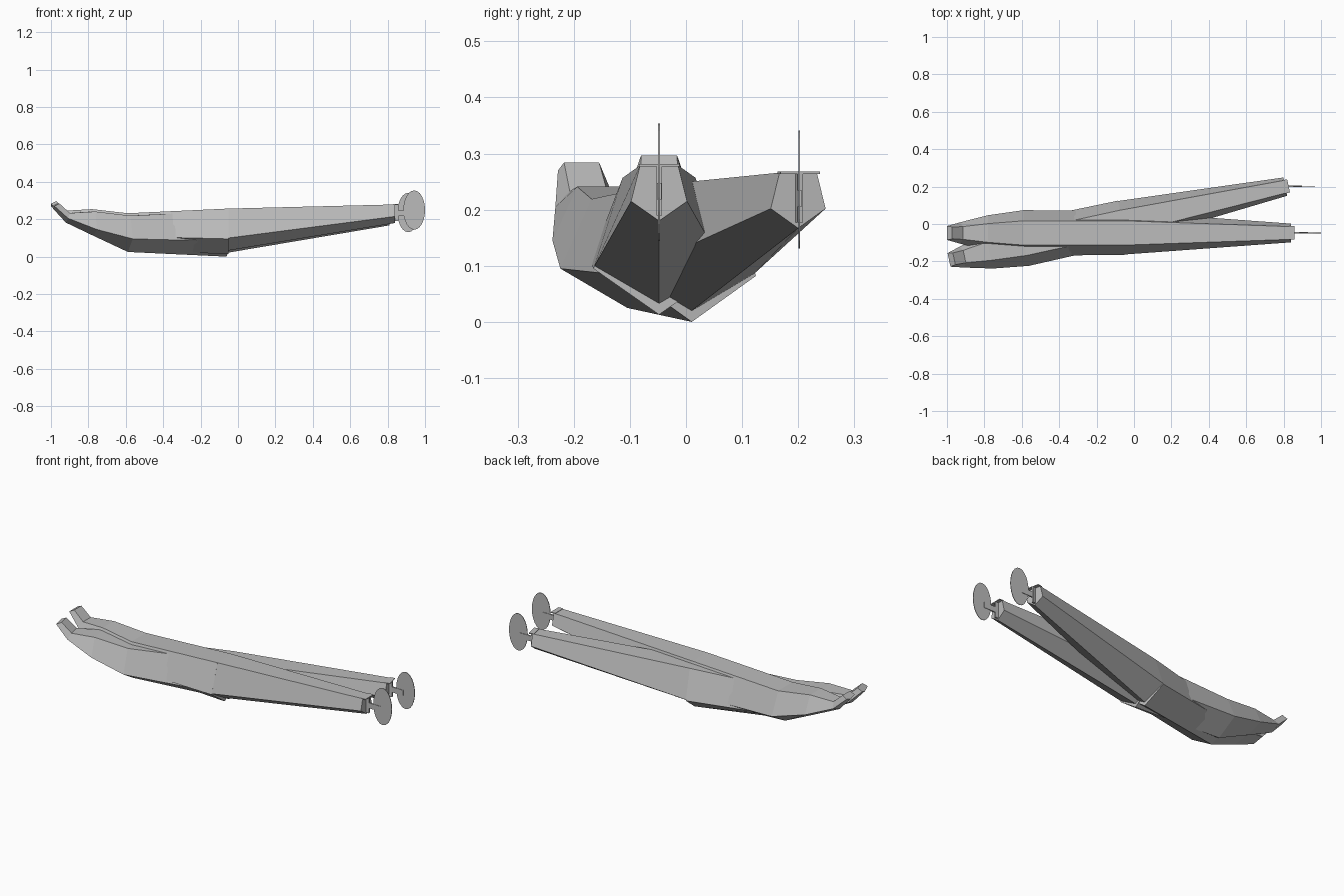
import bpy, bmesh, math
from mathutils import Matrix

if "Cube" in bpy.data.objects:
    bpy.data.objects.remove(bpy.data.objects["Cube"])

grey = bpy.data.materials.new("hull_grey")
grey.diffuse_color = (0.5, 0.5, 0.5, 1)
grey.use_nodes = True
grey.node_tree.nodes["Principled BSDF"].inputs["Base Color"].default_value = grey.diffuse_color


def finish(name, bm, matrix):
    bmesh.ops.recalc_face_normals(bm, faces=bm.faces)
    mesh = bpy.data.meshes.new(name)
    bm.to_mesh(mesh)
    bm.free()
    mesh.materials.append(grey)
    ob = bpy.data.objects.new(name, mesh)
    bpy.context.collection.objects.link(ob)
    ob.matrix_world = matrix
    return ob


def loft(name, sections, matrix):
    """Five-sided hull. Section: deck (x, half width, z), chine (x, half width, z), keel (x, z)."""
    bm = bmesh.new()
    rings = []
    for (dx, d, dz), (cx, c, cz), (kx, kz) in sections:
        pts = [(dx, d, dz), (cx, c, cz), (kx, 0, kz), (cx, -c, cz), (dx, -d, dz)]
        rings.append([bm.verts.new(p) for p in pts])
    for a, b in zip(rings, rings[1:]):
        for i in range(5):
            j = (i + 1) % 5
            bm.faces.new((a[i], a[j], b[j], b[i]))
    bm.faces.new(rings[0])
    bm.faces.new(rings[-1])
    return finish(name, bm, matrix)


def box(name, x, y, z, matrix):
    bm = bmesh.new()
    size = [b - a for a, b in (x, y, z)]
    mid = [(a + b) / 2 for a, b in (x, y, z)]
    bmesh.ops.create_cube(bm, size=1, matrix=Matrix.Translation(mid) @ Matrix.Diagonal((*size, 1)))
    return finish(name, bm, matrix)


def straight(x, d, dz, c, cz, kz):
    return (x, d, dz), (x, c, cz), (x, kz)


FORE = [
    ((-0.972, 0.032, 0.297), (-1.0, 0.037, 0.283), (-1.0, 0.27)),
    ((-0.915, 0.034, 0.246), (-0.93, 0.057, 0.218), (-0.93, 0.195)),
    straight(-0.78, 0.05, 0.254, 0.095, 0.158, 0.125),
    straight(-0.59, 0.065, 0.232, 0.122, 0.108, 0.038),
    straight(-0.05, 0.065, 0.257, 0.117, 0.095, 0.013),
]
AFT = [
    straight(-0.05, 0.0649, 0.2569, 0.115, 0.1, 0.033),
    straight(0.84, 0.034, 0.279, 0.05, 0.215, 0.18),
]


def vessel(tag, matrix, unturn):
    loft(tag + "_fore_hull", FORE, matrix)
    loft(tag + "_aft_hull", AFT, matrix)
    # stern bracket
    box(tag + "_stern_cap", (0.83, 0.858), (-0.036, 0.036), (0.277, 0.281), matrix)
    box(tag + "_stern_post", (0.838, 0.858), (-0.005, 0.005), (0.19, 0.28), matrix)
    # thin round blade, kept parallel to the front plane, on a short stalk
    pivot = Matrix.Translation((0.85, 0, 0))
    blade_matrix = matrix @ pivot @ unturn @ pivot.inverted()
    box(tag + "_blade_stalk", (0.85, 0.93), (-0.004, 0.004), (0.218, 0.248), blade_matrix)
    bm = bmesh.new()
    place = (Matrix.Translation((0.942, 0, 0.249)) @ Matrix.Diagonal((0.058, 1, 0.105, 1))
             @ Matrix.Rotation(math.pi / 2, 4, 'X'))
    bmesh.ops.create_cone(bm, cap_ends=True, segments=24, radius1=1, radius2=1,
                          depth=0.003, matrix=place)
    finish(tag + "_blade", bm, blade_matrix)


# straight vessel, and a second one turned across it
turn = Matrix.Rotation(math.radians(12.3), 4, 'Z')
vessel("straight", Matrix.Translation((0, -0.048, 0)), Matrix.Identity(4))
vessel("turned", Matrix.Translation((-0.012, 0.021, -0.013)) @ turn, turn.inverted())
